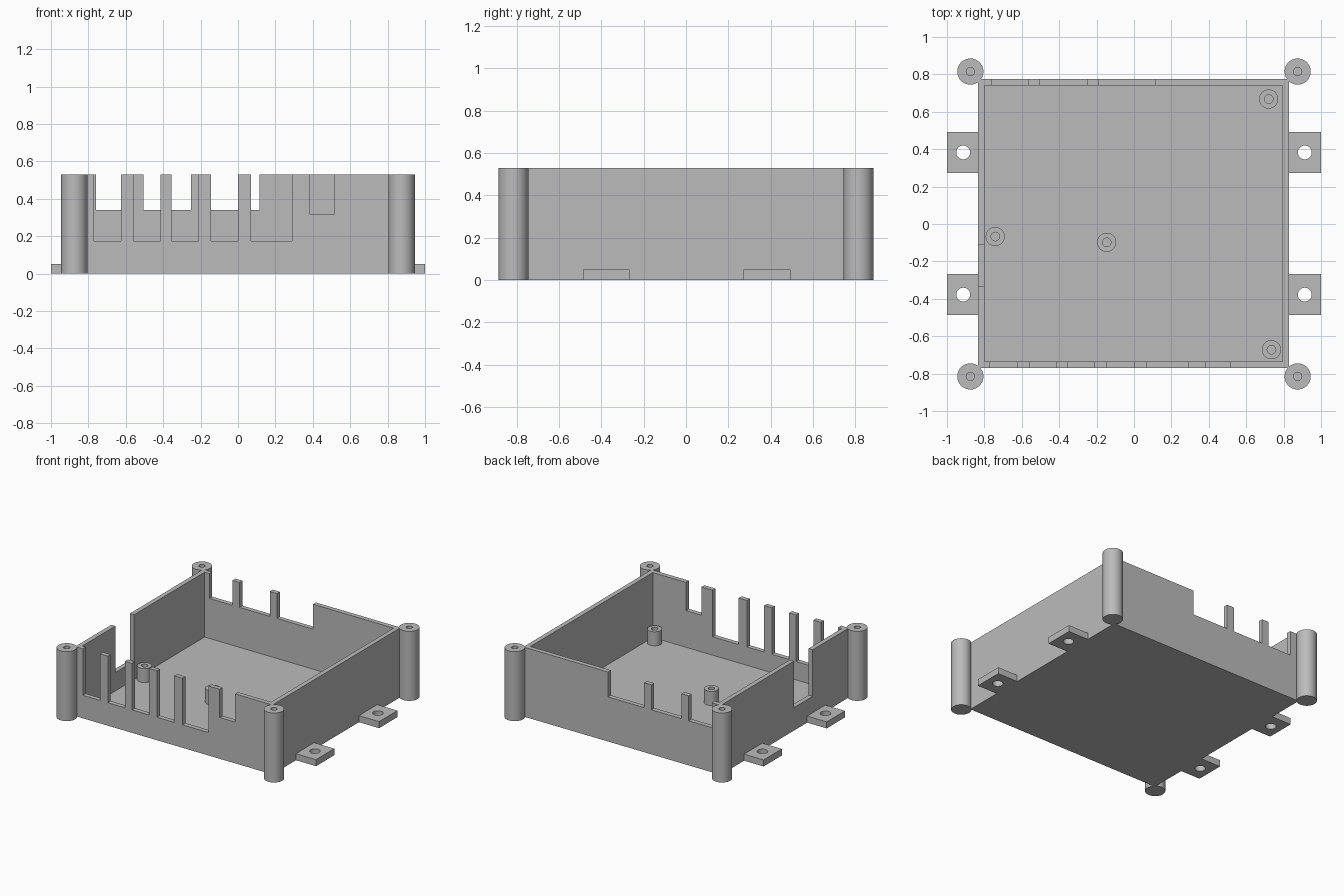
import bpy, bmesh, math
from mathutils import Matrix, Vector

if "Cube" in bpy.data.objects:
    bpy.data.objects.remove(bpy.data.objects["Cube"], do_unlink=True)

grey = bpy.data.materials.new("plain grey")
grey.use_nodes = True
COLOUR = (0.5, 0.5, 0.5, 1)
grey.diffuse_color = COLOUR
grey.node_tree.nodes["Principled BSDF"].inputs["Base Color"].default_value = COLOUR

# Overall sizes
X0, X1, Y0, Y1 = -0.835, 0.83, -0.77, 0.775
WALL, FLOOR, TOP = 0.035, 0.035, 0.53


def finish(name, bm, smooth=False):
    bmesh.ops.recalc_face_normals(bm, faces=bm.faces)
    mesh = bpy.data.meshes.new(name)
    bm.to_mesh(mesh)
    bm.free()
    mesh.materials.append(grey)
    obj = bpy.data.objects.new(name, mesh)
    bpy.context.collection.objects.link(obj)
    if smooth:
        bpy.ops.object.select_all(action="DESELECT")
        obj.select_set(True)
        bpy.context.view_layer.objects.active = obj
        bpy.ops.object.shade_smooth_by_angle(angle=math.radians(35))
    return obj


def extrude(bm, offset):
    geom = bmesh.ops.extrude_face_region(bm, geom=bm.faces[:])["geom"]
    verts = [g for g in geom if isinstance(g, bmesh.types.BMVert)]
    bmesh.ops.translate(bm, verts=verts, vec=offset)


def wall(name, start, end, axis, position, notches=()):
    """Upright panel along x or y, with (from, to, bottom) notches in its top edge."""
    outline = [(start, 0), (start, TOP)]
    for a, b, low in notches:
        outline += [(a, TOP), (a, low), (b, low), (b, TOP)]
    outline += [(end, TOP), (end, 0)]
    bm = bmesh.new()
    along_x = axis == "x"
    bm.faces.new([bm.verts.new((u, position, z) if along_x else (position, u, z))
                  for u, z in outline])
    extrude(bm, Vector((0, WALL, 0)) if along_x else Vector((WALL, 0, 0)))
    return finish(name, bm)


def hollow_pin(name, x, y, bottom, top, radius, bore, bore_floor):
    """Round pin with a blind hole, turned from its half section."""
    section = [(0, bottom), (radius, bottom), (radius, top),
               (bore, top), (bore, bore_floor), (0, bore_floor)]
    bm = bmesh.new()
    verts = [bm.verts.new((r, 0, z)) for r, z in section]
    edges = [bm.edges.new(pair) for pair in zip(verts, verts[1:])]
    bmesh.ops.spin(bm, geom=verts + edges, cent=(0, 0, 0), axis=(0, 0, 1),
                   angle=math.tau, steps=40)
    bmesh.ops.remove_doubles(bm, verts=bm.verts, dist=1e-5)
    bmesh.ops.translate(bm, verts=bm.verts, vec=(x, y, 0))
    return finish(name, bm, smooth=True)


def mounting_tab(name, xa, xb, ya, yb, hole_x, hole_y):
    """Flat plate with a screw hole right through."""
    bm = bmesh.new()
    square = [(xa, ya), (xb, ya), (xb, yb), (xa, yb)]
    circle = [(hole_x + 0.037 * math.cos(i * math.tau / 32),
               hole_y + 0.037 * math.sin(i * math.tau / 32)) for i in range(32)]
    edges = []
    for loop in (square, circle):
        vs = [bm.verts.new((x, y, 0)) for x, y in loop]
        edges += [bm.edges.new((vs[i - 1], vs[i])) for i in range(len(vs))]
    bmesh.ops.triangle_fill(bm, edges=edges, use_beauty=True, normal=(0, 0, 1))
    extrude(bm, Vector((0, 0, 0.05)))
    return finish(name, bm, smooth=True)


# Floor between the walls
bm = bmesh.new()
size = (X1 - X0 - 2 * WALL, Y1 - Y0 - 2 * WALL, FLOOR)
centre = ((X0 + X1) / 2, (Y0 + Y1) / 2, FLOOR / 2)
bmesh.ops.create_cube(bm, size=1, matrix=Matrix.Translation(centre) @ Matrix.Diagonal((*size, 1)))
finish("floor", bm)

# Walls with connector notches
LOW = 0.175
wall("front_wall", X0, X1, "x", Y0,
     [(-0.77, -0.625, LOW), (-0.56, -0.415, LOW), (-0.355, -0.21, LOW),
      (-0.145, 0.0, LOW), (0.07, 0.29, LOW), (0.385, 0.515, 0.315)])
wall("back_wall", X0, X1, "x", Y1 - WALL,
     [(-0.76, -0.565, 0.34), (-0.505, -0.25, 0.34), (-0.19, 0.115, 0.34)])
wall("right_wall", Y0 + WALL, Y1 - WALL, "y", X0, [(-0.335, -0.11, LOW)])
wall("left_wall", Y0 + WALL, Y1 - WALL, "y", X1 - WALL)

# Corner screw posts and side mounting tabs
for side, sx in (("left", 1), ("right", -1)):
    for end, sy in (("front", -1), ("back", 1)):
        hollow_pin(f"{end}_{side}_post", sx * 0.875, sy * 0.815, 0, TOP, 0.07, 0.022, FLOOR)
        y = 0.0025 + sy * 0.38
        inner = X1 if sx > 0 else X0
        mounting_tab(f"{end}_{side}_tab", min(inner, sx), max(inner, sx),
                     y - 0.11, y + 0.11, sx * 0.913, y)

# Board standoffs on the floor
for i, (x, y) in enumerate([(0.72, 0.668), (0.735, -0.672), (-0.742, -0.067), (-0.146, -0.098)]):
    hollow_pin(f"standoff_{i + 1}", x, y, FLOOR, 0.142, 0.051, 0.023, FLOOR + 0.002)
